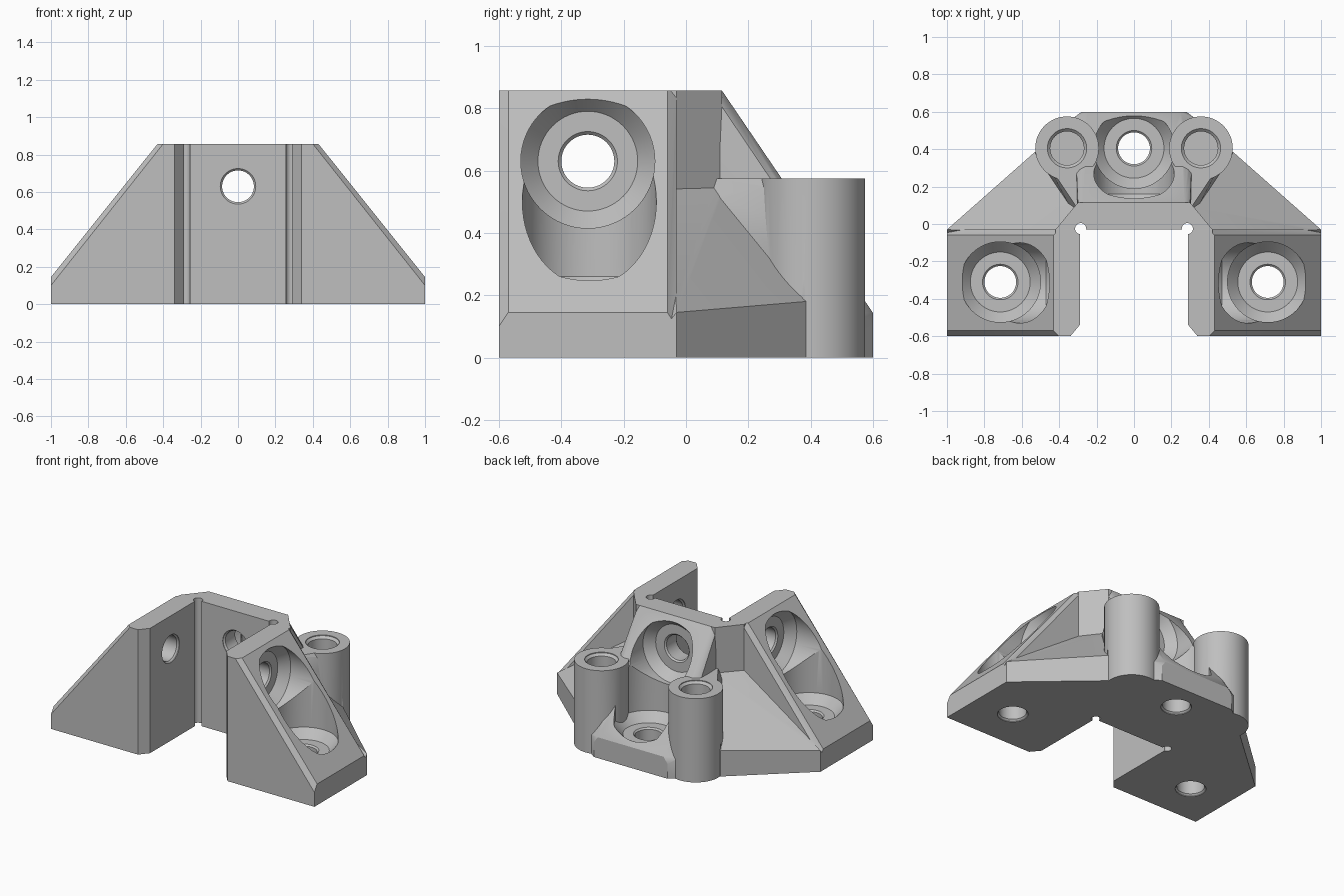
import bpy, bmesh, math
from mathutils import Vector, Matrix

if "Cube" in bpy.data.objects:
    bpy.data.objects.remove(bpy.data.objects["Cube"], do_unlink=True)

grey = bpy.data.materials.new("plain grey")
grey.use_nodes = True
COLOUR = (0.52, 0.52, 0.52, 1)
grey.diffuse_color = COLOUR
grey.node_tree.nodes["Principled BSDF"].inputs["Base Color"].default_value = COLOUR

TOP = 0.857


def finish(name, bm):
    bmesh.ops.recalc_face_normals(bm, faces=bm.faces[:])
    mesh = bpy.data.meshes.new(name)
    bm.to_mesh(mesh)
    bm.free()
    mesh.materials.append(grey)
    ob = bpy.data.objects.new(name, mesh)
    bpy.context.collection.objects.link(ob)
    return ob


def hull(name, points, side=1):
    """Convex solid around the points; side -1 mirrors it in x."""
    bm = bmesh.new()
    for x, y, z in points:
        bm.verts.new((x * side, y, z))
    res = bmesh.ops.convex_hull(bm, input=bm.verts[:])
    loose = set(res["geom_interior"] + res["geom_unused"])
    bmesh.ops.delete(bm, geom=[g for g in loose if isinstance(g, bmesh.types.BMVert)], context="VERTS")
    bmesh.ops.dissolve_limit(bm, angle_limit=0.005, verts=bm.verts[:], edges=bm.edges[:])
    return finish(name, bm)


def lathe(name, profile, origin, axis=(0, 0, 1), steps=64):
    """Solid of revolution from (radius, height) pairs, along the axis."""
    bm = bmesh.new()
    pts = [(0, profile[0][1])] + profile + [(0, profile[-1][1])]
    vs = [bm.verts.new((r, 0, h)) for r, h in pts]
    es = [bm.edges.new(pair) for pair in zip(vs, vs[1:])]
    bmesh.ops.spin(bm, geom=vs + es, cent=(0, 0, 0), axis=(0, 0, 1),
                   angle=math.tau, steps=steps, use_duplicate=False)
    bmesh.ops.remove_doubles(bm, verts=bm.verts[:], dist=1e-5)
    turn = Vector((0, 0, 1)).rotation_difference(Vector(axis)).to_matrix().to_4x4()
    bm.transform(Matrix.Translation(origin) @ turn)
    return finish(name, bm)


def combine(body, other, operation):
    mod = body.modifiers.new("join", "BOOLEAN")
    mod.operation = operation
    mod.solver = "EXACT"
    mod.object = other
    bpy.context.view_layer.objects.active = body
    bpy.ops.object.modifier_apply(modifier=mod.name)
    bpy.data.objects.remove(other, do_unlink=True)


def screw_tool(name, origin, axis, seat):
    """Through hole with a flared pocket for the screw head."""
    return lathe(name, [(0.095, -0.02), (0.095, 0.004), (0.085, 0.014), (0.085, seat - 0.01),
                        (0.095, seat), (0.16, seat), (0.215, seat + 0.06), (0.215, 1)], origin, axis)


# Core and sloped back buttress
half = [(0.42, -0.06), (0.42, -0.03), (0.3, 0.115)]
bracket = hull("bracket", [(s * x, y, z) for s in (1, -1) for x, y in half for z in (0, TOP)])
rib = [(0.3, -0.06, 0), (0.3, -0.06, TOP), (0.3, 0.115, 0.805), (0.27, 0.115, TOP),
       (0.32, 0.57, 0), (0.32, 0.57, 0.13), (0.28, 0.6, 0), (0.28, 0.6, 0.1), (0.25, 0.6, 0.143)]
combine(bracket, hull("buttress", rib + [(-x, y, z) for x, y, z in rib]), "UNION")

wing = [(0.34, -0.6, 0), (0.34, -0.6, TOP), (0.27, -0.516, 0), (0.27, -0.516, TOP),
        (0.27, -0.03, 0), (0.27, -0.03, TOP)]
for y_edge, y_full in ((-0.6, -0.57), (-0.03, -0.06)):
    wing += [(1, y_edge, 0), (1, y_edge, 0.1), (0.4, y_edge, TOP),
             (1, y_full, 0.145), (0.43, y_full, TOP)]
gusset = [(1, -0.05, 0), (1, -0.05, 0.12), (1, -0.03, 0), (1, -0.03, 0.145),
          (0.53, 0.385, 0), (0.53, 0.385, 0.18), (0.43, -0.05, 0.545), (0.3, 0.115, 0.545),
          (0.1, -0.05, 0), (0.1, -0.05, 0.545), (0.1, 0.385, 0), (0.1, 0.115, 0.545)]
web = [(0.33, 0.07, 0), (0.33, 0.07, 0.5), (0.53, 0.38, 0), (0.53, 0.38, 0.22),
       (0.24, 0.35, 0), (0.24, 0.1, 0), (0.24, 0.1, 0.575), (0.3, 0.08, 0.575),
       (0.34, 0.2, 0.575), (0.48, 0.35, 0.575), (0.3, 0.35, 0.575), (0.24, 0.22, 0.575)]

# Wings, corner gussets and webs
for s in (1, -1):
    for name, pts in (("wing", wing), ("gusset", gusset), ("web", web)):
        combine(bracket, hull(name, pts, s), "UNION")

# Slot for the post, with relief holes in its corners
slot = [(x, y, z) for x in (-0.29, 0.29) for y in (-0.7, -0.03) for z in (-0.1, 1)]
combine(bracket, hull("slot", slot), "DIFFERENCE")
for s in (1, -1):
    relief = lathe("relief", [(0.03, -0.1), (0.03, 1)], (s * 0.285, -0.025, 0), steps=24)
    combine(bracket, relief, "DIFFERENCE")

# Screw holes through the walls and the floor
for s in (1, -1):
    combine(bracket, screw_tool("side_hole", (s * 0.29, -0.315, 0.63), (s, 0, 0), 0.12), "DIFFERENCE")
    combine(bracket, screw_tool("floor_hole", (s * 0.715, -0.31, 0), (0, 0, 1), 0.2), "DIFFERENCE")
combine(bracket, screw_tool("back_hole", (0, -0.03, 0.63), (0, 1, 0), 0.13), "DIFFERENCE")
combine(bracket, screw_tool("back_floor_hole", (0, 0.405, 0), (0, 0, 1), 0.16), "DIFFERENCE")

# Round bosses with blind holes
for s in (1, -1):
    at = (s * 0.358, 0.405, 0)
    combine(bracket, lathe("boss", [(0.17, 0), (0.17, 0.575)], at), "UNION")
    bore = lathe("bore", [(0.09, 0.1), (0.09, 0.555), (0.105, 0.57), (0.105, 0.7)], at)
    combine(bracket, bore, "DIFFERENCE")

bpy.ops.object.select_all(action="DESELECT")
bracket.select_set(True)
bpy.context.view_layer.objects.active = bracket
bpy.ops.object.shade_smooth_by_angle(angle=math.radians(25))
